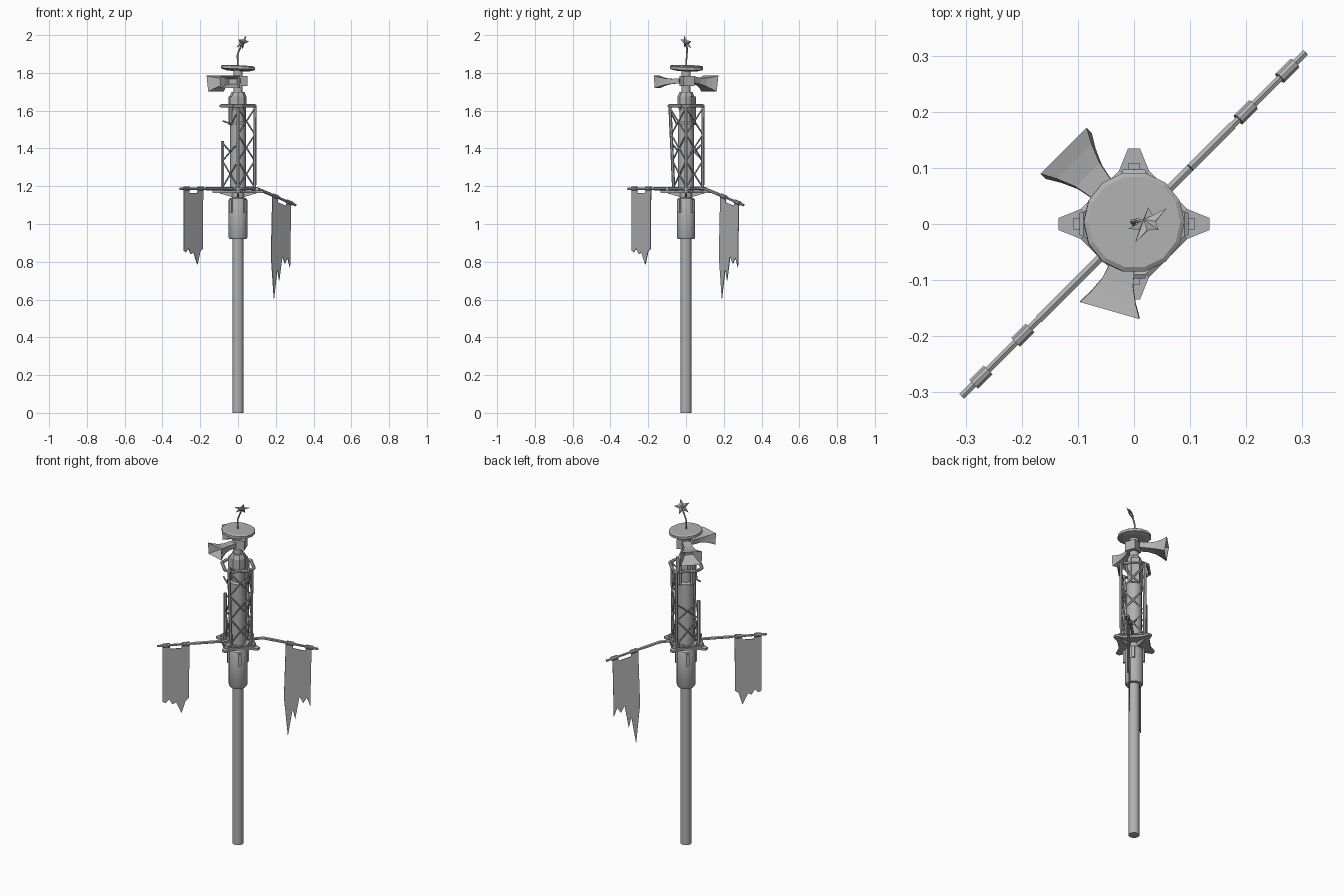
import bpy, bmesh, math
from mathutils import Vector, Matrix

if "Cube" in bpy.data.objects:
    bpy.data.objects.remove(bpy.data.objects["Cube"])

metal = bpy.data.materials.new("dark_grey")
metal.diffuse_color = (.44, .44, .44, 1)
metal.use_nodes = True
metal.node_tree.nodes["Principled BSDF"].inputs["Base Color"].default_value = metal.diffuse_color

def finish(name, bm):
    bmesh.ops.recalc_face_normals(bm, faces=bm.faces)
    me = bpy.data.meshes.new(name)
    bm.to_mesh(me)
    bm.free()
    me.materials.append(metal)
    ob = bpy.data.objects.new(name, me)
    bpy.context.collection.objects.link(ob)
    return ob

def loft(bm, rings):
    # closed skin through a list of equally sized rings, capped at both ends
    rs = [[bm.verts.new(p) for p in r] for r in rings]
    n = len(rs[0])
    for a, b in zip(rs, rs[1:]):
        for i in range(n):
            bm.faces.new((a[i], a[(i + 1) % n], b[(i + 1) % n], b[i]))
    bm.faces.new(rs[0])
    bm.faces.new(rs[-1])

def turned(name, profile, n, smooth=True):
    bm = bmesh.new()
    loft(bm, [[(r * math.cos(2 * math.pi * i / n), r * math.sin(2 * math.pi * i / n), z)
               for i in range(n)] for r, z in profile])
    ob = finish(name, bm)
    if smooth:
        for p in ob.data.polygons:
            p.use_smooth = True
        ob.data.set_sharp_from_angle(angle=math.radians(35))
    return ob

def rod(bm, a, b, r, n=6):
    a, b = Vector(a), Vector(b)
    d = b - a
    m = Matrix.Translation((a + b) / 2) @ d.to_track_quat('Z', 'Y').to_matrix().to_4x4()
    bmesh.ops.create_cone(bm, cap_ends=True, segments=n, radius1=r, radius2=r, depth=d.length, matrix=m)

def rods(name, paths, r, n=6):
    bm = bmesh.new()
    for path in paths:
        for a, b in zip(path, path[1:]):
            rod(bm, a, b, r, n)
    return finish(name, bm)

def polar(r, deg, z):
    t = math.radians(deg)
    return Vector((r * math.cos(t), r * math.sin(t), z))

def boxes(name, angles, r, size, z):
    bm = bmesh.new()
    for a in angles:
        m = (Matrix.Translation(polar(r, a, z)) @ Matrix.Rotation(math.radians(a), 4, 'Z')
             @ Matrix.Diagonal((*size, 1)))
        bmesh.ops.create_cube(bm, size=1, matrix=m)
    return finish(name, bm)

# main pole, socket sleeve and upper mast
turned("pole", [(.029, 0), (.029, .94)], 16)
turned("socket_sleeve", [(.044, .92), (.05, .93), (.05, 1.125), (.045, 1.135), (.032, 1.14), (.032, 1.18)], 14)
boxes("sleeve_clips", [45, 135, 225, 315], .05, (.016, .018, .07), 1.095)
turned("mast_lower", [(.042, 1.17), (.042, 1.53), (.034, 1.54), (.034, 1.62)], 12)
turned("mast_upper", [(.025, 1.5), (.025, 1.82)], 12)
turned("mast_collar", [(.035, 1.6), (.044, 1.62), (.044, 1.675), (.034, 1.70)], 8, False)
boxes("mast_plates", [60, 190], .042, (.012, .045, .15), 1.60)

# four-pointed platform with gussets underneath
bm = bmesh.new()
outline = []
for k in range(4):
    rim = [(.084, -42), (.098, -16), (.135, -4.5), (.135, 4.5), (.098, 16), (.084, 42)]
    outline += [(r, 90 * k + d) for r, d in rim]
loft(bm, [[polar(r, d, z) for r, d in outline] for z in (1.165, 1.177)])
finish("platform", bm)
bm = bmesh.new()
for k in range(4):
    side = Vector((-math.sin(math.pi * k / 2), math.cos(math.pi * k / 2), 0)) * .006
    tri = [polar(.03, 90 * k, 1.168), polar(.115, 90 * k, 1.168), polar(.03, 90 * k, 1.142)]
    loft(bm, [[p - side for p in tri], [p + side for p in tri]])
finish("platform_gussets", bm)

# square rings with cut corners, and damaged lattice legs
def cut_square(r, z, half=13):
    return [polar(r, a, z) for k in range(4) for a in (90 * k - half, 90 * k + half)] + [polar(r, -half, z)]
rods("base_ring", [cut_square(.092, 1.187)], .007)
rods("top_ring", [cut_square(.092, 1.625)], .009)
legs = [(90 * k, 1.44 if k == 2 else 1.625) for k in range(4)]
def leg_point(a, z):
    t = (z - 1.18) / .445
    r0, r1 = {270: (.065, .085), 180: (.082, .082)}.get(a % 360, (.088, .09))
    return polar(r0 + (r1 - r0) * t, a, z)
rods("tower_legs", [[leg_point(a, 1.17), leg_point(a, h)] for a, h in legs], .0085)
boxes("leg_feet", [0, 90, 180, 270], .09, (.035, .022, .02), 1.185)

# cross braces between neighbouring legs, some missing around the broken leg
bays = [1.195, 1.335, 1.475, 1.615]
paths = []
for k in range(4):
    a, b = 90 * k, 90 * (k + 1)
    for i in range(3):
        if k in (1, 2) and i == 2:
            continue
        lo, hi = bays[i], bays[i + 1]
        if k in (1, 2) and i == 1:
            hi = 1.43
        paths.append([leg_point(a, lo), leg_point(b, hi)])
        if not (k == 2 and i == 1):
            paths.append([leg_point(b, lo), leg_point(a, hi)])
rods("cross_braces", paths, .0045, 5)
rods("bent_brace", [[leg_point(270, 1.60), (-.035, -.05, 1.53), (-.08, -.02, 1.545)]], .0045, 5)

# banner arms along the diagonal: one level, one sagging
def diag(s, z):
    return Vector((s, s, z))
rods("banner_arm_level", [[diag(-.02, 1.187), diag(-.17, 1.187)]], .0085)
rods("banner_arm_level_tip", [[diag(-.16, 1.187), diag(-.307, 1.187)]], .0068)
rods("banner_arm_bent", [[diag(.02, 1.192), diag(.10, 1.187), diag(.175, 1.156)]], .0085)
rods("banner_arm_bent_tip", [[diag(.165, 1.16), diag(.305, 1.10)]], .0068)
def sag(s):
    return 1.158 - (s - .17) * .43
rods("banner_loops", [[diag(s, 1.187), diag(s + .026, 1.187)] for s in (-.286, -.211)]
     + [[diag(s, sag(s)), diag(s + .026, sag(s + .026))] for s in (.186, .26)], .0115, 10)

# tattered banners
def banner(name, pts):
    bm = bmesh.new()
    off = Vector((1, -1, 0)).normalized() * .002
    loft(bm, [[diag(s, z) - off for s, z in pts], [diag(s, z) + off for s, z in pts]])
    finish(name, bm)
banner("banner_short", [(-.288, 1.187), (-.26, 1.187), (-.258, 1.165), (-.215, 1.165), (-.213, 1.187),
                        (-.185, 1.187), (-.187, .87), (-.2, .855), (-.215, .785), (-.236, .85),
                        (-.25, .84), (-.262, .87), (-.276, .85), (-.288, .86)])
banner("banner_long", [(.182, 1.15), (.208, 1.14), (.21, 1.115), (.256, 1.095), (.258, 1.12), (.280, 1.11),
                       (.275, .77), (.262, .82), (.248, .79), (.234, .83), (.218, .70),
                       (.208, .76), (.19, .605), (.175, .83)])

# square flared loudhailers, hollow at the mouth
def horn(name, start, end, w, h):
    start, end = Vector(start), Vector(end)
    f = (end - start).normalized()
    side = f.cross(Vector((0, 0, 1))).normalized()
    up = side.cross(f)
    prof = [(0, .4), (.35, .4), (.6, .52), (.82, .75), (1, 1), (.98, .93), (.8, .66), (.55, .4)]
    bm = bmesh.new()
    loft(bm, [[start.lerp(end, t) + side * sx * w * k / 2 + up * sy * h * k / 2
               for sx, sy in ((-1, -1), (1, -1), (1, 1), (-1, 1))] for t, k in prof])
    finish(name, bm)
horn("horn_back", (-.02, .025, 1.765), (-.121, .126, 1.743), .116, .085)
horn("horn_front", (-.008, -.03, 1.757), (-.043, -.153, 1.752), .11, .066)
boxes("horn_mount", [20], .012, (.062, .062, .055), 1.757)

# tilted cap disc
cap = turned("cap_disc", [(.06, -.014), (.09, -.006), (.09, .008), (.082, .013)], 14, False)
cap.location = (0, .003, 1.825)
cap.rotation_euler = (math.radians(-2), math.radians(3), 0)

# bent antenna and faceted star
rods("antenna", [[(0, 0, 1.83), (-.003, .004, 1.895), (.006, .006, 1.92), (.02, .004, 1.95)]], .0045)
bm = bmesh.new()
c = Vector((.024, .001, 1.961))
n = Vector((-.58, .62, .5)).normalized()
u = Vector((0, 0, 1)).cross(n).normalized()
v = n.cross(u)
ring = []
for i in range(10):
    t = math.pi / 2 + .15 + i * math.pi / 5
    r = .044 if i % 2 == 0 else .019
    ring.append(bm.verts.new(c + u * r * math.cos(t) + v * r * math.sin(t)))
for s in (1, -1):
    tip = bm.verts.new(c + n * .011 * s)
    for i in range(10):
        bm.faces.new((ring[i], ring[(i + 1) % 10], tip))
finish("star", bm)
